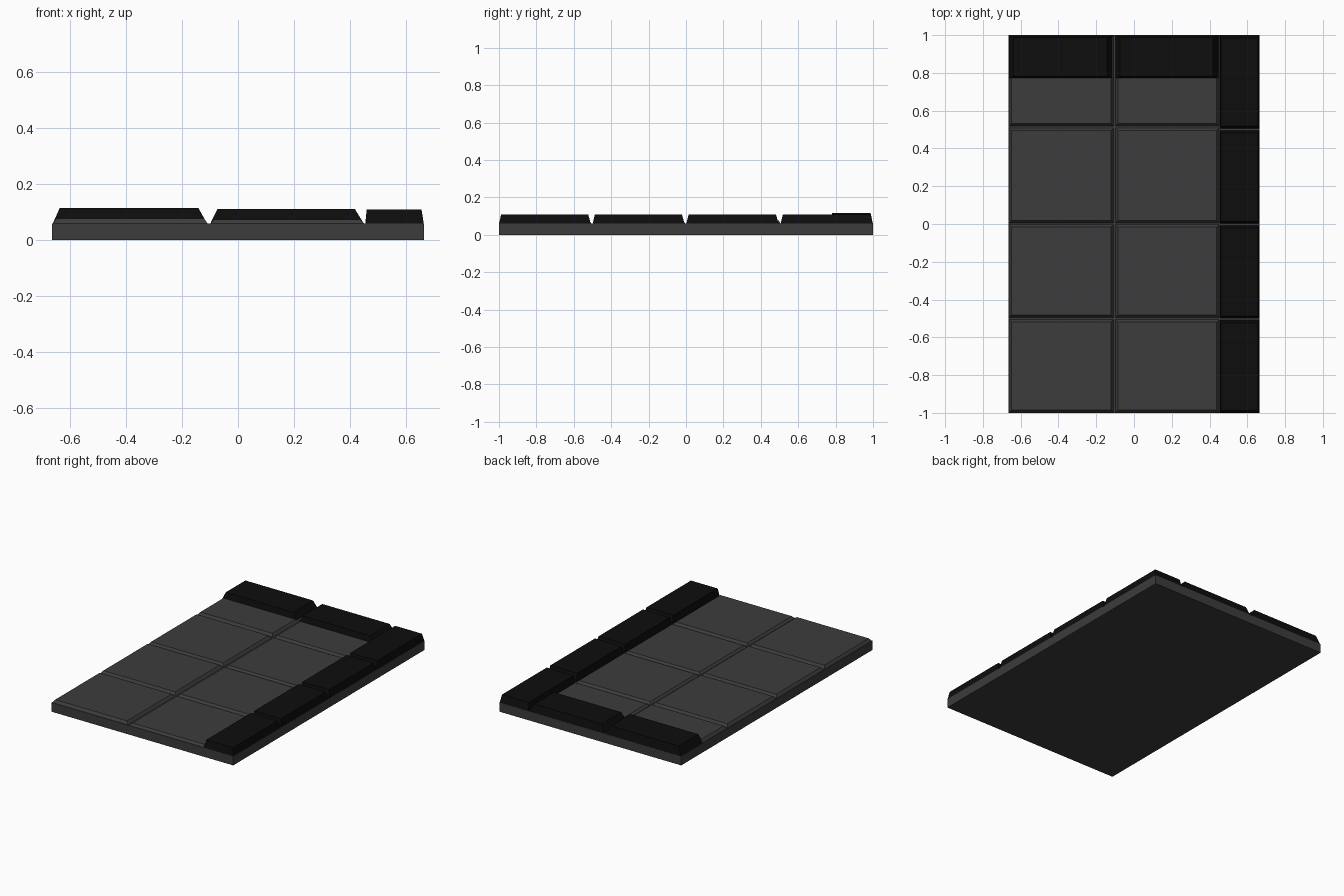
import bpy, bmesh

if "Cube" in bpy.data.objects:
    bpy.data.objects.remove(bpy.data.objects["Cube"])


def material(name, value):
    m = bpy.data.materials.new(name)
    m.diffuse_color = (value, value, value, 1)
    m.use_nodes = True
    m.node_tree.nodes["Principled BSDF"].inputs["Base Color"].default_value = m.diffuse_color
    return m


grey = material("dark_grey", 0.045)
black = material("black", 0.004)


def block(name, low, high, z0, z1, mat):
    """Tapered block; low and high are (x0, x1, y0, y1) rectangles."""
    bm = bmesh.new()
    rings = []
    for (x0, x1, y0, y1), z in ((low, z0), (high, z1)):
        rings.append([bm.verts.new(p) for p in
                      ((x0, y0, z), (x1, y0, z), (x1, y1, z), (x0, y1, z))])
    bottom, top = rings
    bm.faces.new(bottom[::-1])
    bm.faces.new(top)
    for i in range(4):
        j = (i + 1) % 4
        bm.faces.new((bottom[i], bottom[j], top[j], top[i]))
    mesh = bpy.data.meshes.new(name)
    bm.to_mesh(mesh)
    bm.free()
    mesh.materials.append(mat)
    ob = bpy.data.objects.new(name, mesh)
    bpy.context.collection.objects.link(ob)
    return ob


# Base slab
slab = (-0.665, 0.665, -1.0, 1.0)
block("base_slab", slab, slab, 0, 0.06, grey)

columns = [(-0.662, -0.108, 0.078, 0.116), (-0.099, 0.452, 0.074, 0.111)]
rows = [(-0.998, -0.505), (-0.495, -0.003), (0.005, 0.508), (0.518, 0.998)]

# Floor tiles with sloped edges
for c, (x0, x1, tile_z, _) in enumerate(columns):
    for r, (y0, y1) in enumerate(rows):
        e = 0.014
        block(f"floor_tile_{c}_{r}", (x0, x1, y0, y1),
              (x0 + e, x1 - e, y0 + e, y1 - e), 0.059, tile_z, grey)

# Raised border along the right side
curb_rows = [(-1.0, -0.509), (-0.499, -0.008), (0.002, 0.495), (0.506, 1.0)]
for r, (y0, y1) in enumerate(curb_rows):
    block(f"side_border_{r}", (0.455, 0.664, y0, y1),
          (0.46, 0.656, y0 + 0.012, y1 - 0.014), 0.059, 0.11, black)

# Raised border along the back
for c, (x0, x1, _, top_z) in enumerate(columns):
    block(f"back_border_{c}", (x0, x1 - 0.002, 0.77, 0.999),
          (x0 + 0.025, x1 - 0.034, 0.782, 0.987), 0.059, top_z, black)
